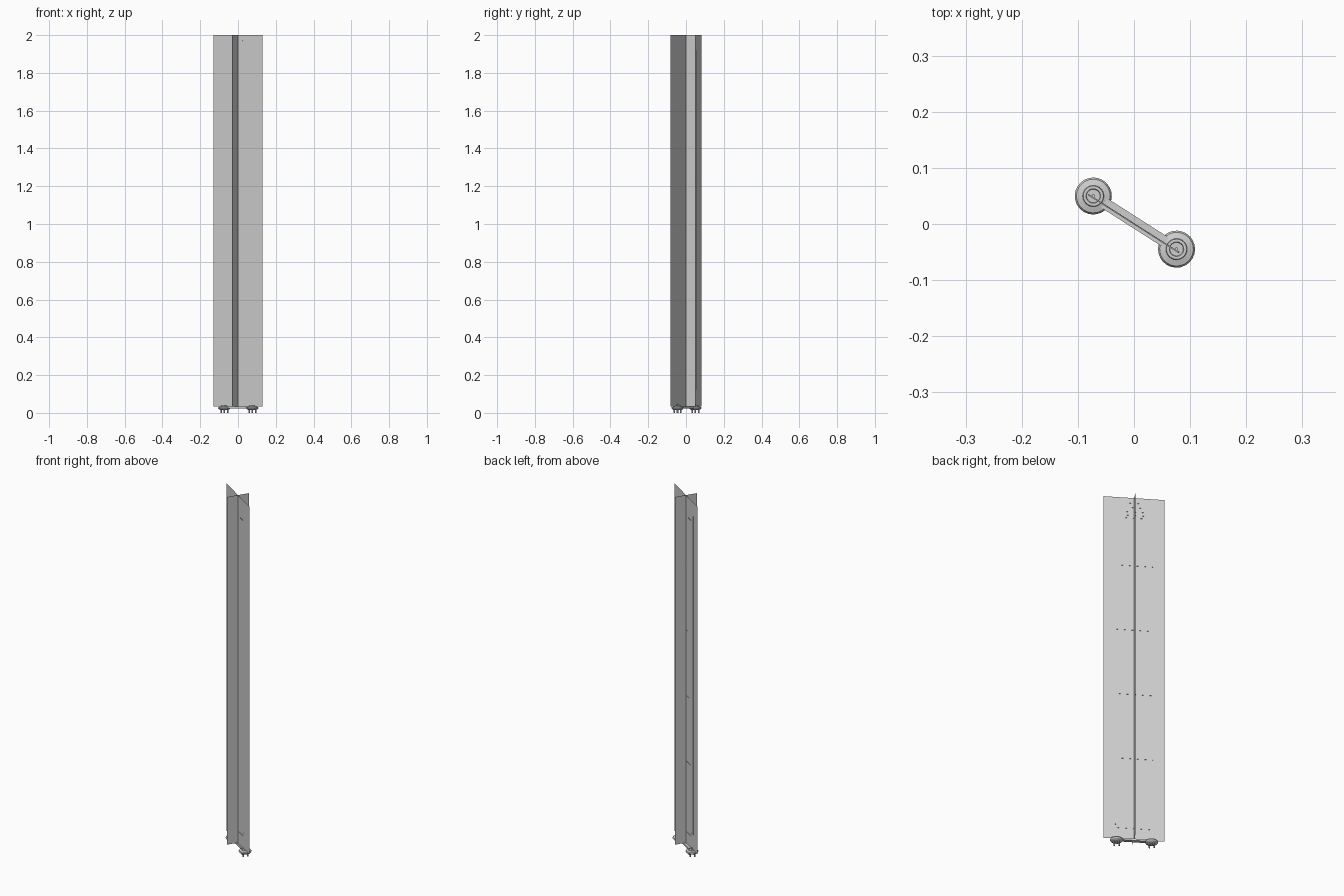
import bpy, bmesh, math
from mathutils import Matrix, Vector

cube = bpy.data.objects.get("Cube")
if cube:
    bpy.data.objects.remove(cube)

grey = bpy.data.materials.new("light_grey")
grey.use_nodes = True
COL = (0.62, 0.62, 0.62, 1)
grey.diffuse_color = COL
grey.node_tree.nodes["Principled BSDF"].inputs["Base Color"].default_value = COL

# Diagonal frame: local x runs along the wide panel, local y is its back normal
TURN = Matrix.Rotation(-math.atan2(0.083, 0.13), 4, 'Z')


def finish(name, bm):
    bm.transform(TURN)
    mesh = bpy.data.meshes.new(name)
    bm.to_mesh(mesh)
    bm.free()
    mesh.materials.append(grey)
    obj = bpy.data.objects.new(name, mesh)
    bpy.context.collection.objects.link(obj)
    return obj


def box(name, centre, size):
    bm = bmesh.new()
    bmesh.ops.create_cube(bm, size=1)
    bm.transform(Matrix.Translation(centre) @ Matrix.Diagonal((*size, 1)))
    return finish(name, bm)


def sheet(name, half, along_y):
    bm = bmesh.new()
    corners = [(-half, 0.035), (half, 0.035), (half, 2), (-half, 2)]
    bm.faces.new([bm.verts.new((0, a, z) if along_y else (a, 0, z))
                  for a, z in corners])
    return finish(name, bm)


def lathe(name, profile, x, y=0.003):
    bm = bmesh.new()
    verts = [bm.verts.new((r, 0, z)) for r, z in profile]
    edges = [bm.edges.new(pair) for pair in zip(verts, verts[1:])]
    bmesh.ops.spin(bm, geom=verts + edges, axis=(0, 0, 1), cent=(0, 0, 0),
                   angle=math.tau, steps=24)
    bmesh.ops.remove_doubles(bm, verts=bm.verts, dist=0.00005)
    bmesh.ops.recalc_face_normals(bm, faces=bm.faces)
    bm.transform(Matrix.Translation((x, y, 0)))
    return finish(name, bm)


# Two crossed upright sheets
sheet("wide_panel", 0.154, False)
sheet("cross_panel", 0.06, True)

# Thin side rails and rungs lying on the wide sheet
box("right_rail", (-0.096, 0, 1.02), (0.003, 0.002, 1.8))
box("left_rail", (0.094, 0.001, 1.02), (0.003, 0.002, 1.8))
for i in range(4):
    box(f"rung_{i + 1}", (0, 0.001, 0.5 + 0.37 * i), (0.19, 0.001, 0.002))

# Slats widening downwards at the top
for i, (z, half) in enumerate([(1.97, 0.03), (1.945, 0.04), (1.92, 0.05),
                               (1.9, 0.06), (1.885, 0.07)]):
    box(f"top_slat_{i + 1}", (0, 0, z), (2 * half, 0.002, 0.002))

# Lower rail with short end pieces
box("lower_rail", (0, 0, 0.1), (0.19, 0.002, 0.004))
for side in (-1, 1):
    box("lower_end_slat", (side * 0.08, 0, 0.118), (0.03, 0.002, 0.002))

# Base: connecting bar and two round feet standing on small pins
box("base_bar", (0, 0.003, 0.029), (0.13, 0.02, 0.01))
foot = [(0, 0.014), (0.018, 0.014), (0.029, 0.02), (0.033, 0.026), (0.03, 0.031),
        (0.019, 0.034), (0.018, 0.038), (0.013, 0.038), (0.012, 0.035),
        (0.003, 0.035), (0.003, 0.046), (0, 0.046)]
pin = [(0, 0), (0.004, 0), (0.004, 0.02), (0, 0.02)]
for side, label in ((-1, "right"), (1, "left")):
    x = side * 0.088
    lathe(label + "_foot", foot, x)
    for k in range(4):
        a = math.tau * k / 4 + math.radians(32)
        lathe(f"{label}_foot_pin_{k + 1}", pin,
              x + 0.017 * math.cos(a), 0.003 + 0.017 * math.sin(a))
